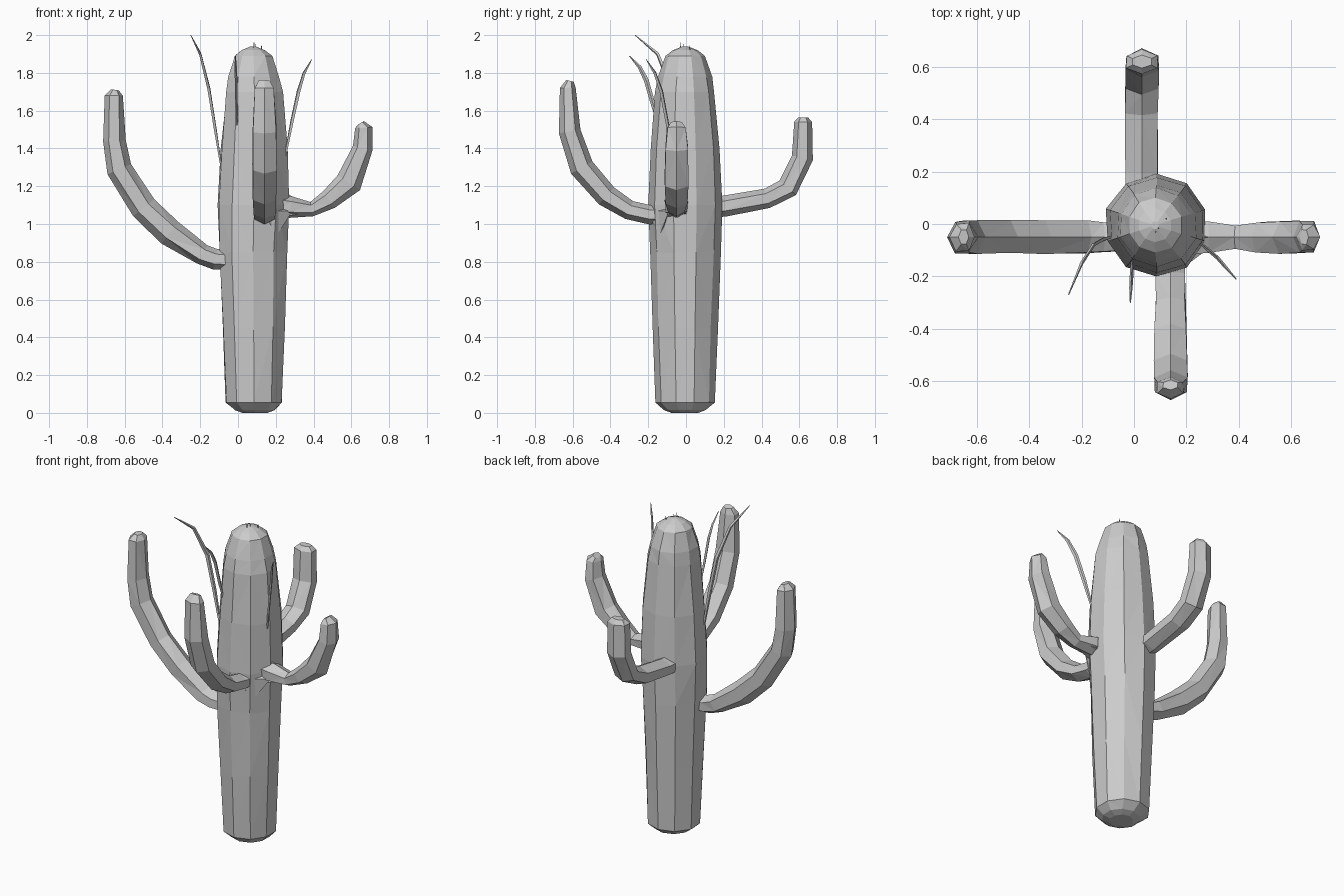
import bpy, bmesh, math, random
from mathutils import Vector

random.seed(4)
cube = bpy.data.objects.get("Cube")
if cube:
    bpy.data.objects.remove(cube, do_unlink=True)

grey = bpy.data.materials.new("plain grey")
grey.use_nodes = True
tone = (0.6, 0.6, 0.6, 1)
grey.diffuse_color = tone
grey.node_tree.nodes["Principled BSDF"].inputs["Base Color"].default_value = tone


def skin_rings(name, rings):
    """Bridge equal-sized rings of points, cap both ends and triangulate."""
    bm = bmesh.new()
    loops = [[bm.verts.new(p) for p in ring] for ring in rings]
    count = len(loops[0])
    for low, high in zip(loops, loops[1:]):
        for i in range(count):
            j = (i + 1) % count
            bm.faces.new((low[i], low[j], high[j], high[i]))
    bm.faces.new(loops[0][::-1])
    bm.faces.new(loops[-1])
    bmesh.ops.recalc_face_normals(bm, faces=bm.faces)
    bmesh.ops.triangulate(bm, faces=bm.faces)
    mesh = bpy.data.meshes.new(name)
    bm.to_mesh(mesh)
    bm.free()
    mesh.materials.append(grey)
    obj = bpy.data.objects.new(name, mesh)
    bpy.context.collection.objects.link(obj)
    return obj


def sweep(name, path, radii, across, half_width, sides=6, jitter=0.0):
    """Sweep a faceted section along a path; across is its sideways axis."""
    path = [Vector(p) for p in path]
    across = Vector(across).normalized()
    rings = []
    for i, (p, r) in enumerate(zip(path, radii)):
        along = path[min(i + 1, len(path) - 1)] - path[max(i - 1, 0)]
        up = across.cross(along).normalized()
        wide = half_width * min(1, r / max(radii) + 0.15)
        ring = []
        for k in range(sides):
            a = math.tau * k / sides
            side = math.sin(a) / math.sin(math.pi / 3)
            wob = 1 + random.uniform(-jitter, jitter)
            ring.append(p + up * r * math.cos(a) * wob + across * wide * side * wob)
        rings.append(ring)
    return skin_rings(name, rings)


# Trunk: tapered ten-sided column with a domed top: (z, radius, centre x)
profile = [(0, 0.07, 0.09), (0.015, 0.11, 0.09), (0.055, 0.155, 0.085),
           (0.45, 0.17, 0.083), (0.85, 0.188, 0.08), (1.1, 0.197, 0.085),
           (1.4, 0.183, 0.087), (1.7, 0.155, 0.087), (1.78, 0.14, 0.085),
           (1.89, 0.105, 0.082), (1.92, 0.065, 0.08), (1.94, 0.015, 0.08)]
trunk = []
for z, r, cx in profile:
    ring = []
    for k in range(10):
        a = math.tau * (k + 0.5) / 10
        w = r * random.uniform(0.98, 1.03)
        ring.append((cx + w * math.cos(a), -0.005 + w * math.sin(a), z))
    trunk.append(ring)
skin_rings("trunk", trunk)

# Arms: (outward distance, height, radius) in the plane of each arm
arms = {
    "right_arm": ((-1, 0), -0.05, [
        (0.03, 0.81, 0.05), (0.12, 0.815, 0.055), (0.19, 0.84, 0.058),
        (0.36, 0.955, 0.07), (0.5, 1.085, 0.07), (0.63, 1.29, 0.068),
        (0.655, 1.44, 0.058), (0.655, 1.68, 0.048), (0.65, 1.71, 0.02)]),
    "left_arm": ((1, 0), -0.05, [
        (0.2, 1.1, 0.06), (0.28, 1.09, 0.055), (0.39, 1.08, 0.038),
        (0.48, 1.13, 0.055), (0.585, 1.22, 0.07), (0.66, 1.4, 0.056),
        (0.665, 1.51, 0.045), (0.65, 1.535, 0.02)]),
    "front_arm": ((0, -1), 0.14, [
        (0.1, 1.05, 0.05), (0.19, 1.05, 0.05), (0.3, 1.075, 0.05),
        (0.42, 1.15, 0.06), (0.55, 1.3, 0.065), (0.615, 1.49, 0.056),
        (0.625, 1.72, 0.042), (0.615, 1.758, 0.02)]),
    "back_arm": ((0, 1), 0.03, [
        (0.1, 1.09, 0.055), (0.2, 1.095, 0.054), (0.43, 1.135, 0.055),
        (0.54, 1.19, 0.058), (0.615, 1.35, 0.055), (0.62, 1.54, 0.046),
        (0.62, 1.565, 0.025)]),
}
for name, ((dx, dy), offset, points) in arms.items():
    path = [(d * dx + offset * abs(dy), d * dy + offset * abs(dx), z)
            for d, z, r in points]
    sweep(name, path, [r for d, z, r in points], (dy, dx, 0), 0.062, jitter=0.06)

# Ragged collar between the roots of the front and left arms
skin_rings("arm_collar", [
    [(0.2, -0.14, 0.94), (0.205, -0.14, 0.94), (0.2, -0.13, 0.94)],
    [(0.13, -0.21, 1.07), (0.29, -0.09, 1.07), (0.15, -0.08, 1.12)]])
skin_rings("left_arm_root", [
    [(0.2, -0.11, 1.03), (0.2, 0.02, 1.05), (0.2, -0.05, 1.2)],
    [(0.36, -0.08, 1.06), (0.36, -0.02, 1.06), (0.36, -0.05, 1.1)]])

# Long thin curved spines
spines = {
    "right_spine": [(-0.085, -0.05, 1.28), (-0.12, -0.06, 1.5),
                    (-0.155, -0.08, 1.72), (-0.2, -0.15, 1.9), (-0.25, -0.27, 2.0)],
    "front_spine": [(-0.005, -0.14, 1.52), (-0.008, -0.17, 1.62),
                    (-0.01, -0.21, 1.76), (-0.012, -0.245, 1.83), (-0.014, -0.3, 1.89)],
    "left_spine": [(0.25, -0.07, 1.36), (0.285, -0.1, 1.54),
                   (0.32, -0.13, 1.7), (0.35, -0.165, 1.8), (0.39, -0.21, 1.87)],
}
for name, path in spines.items():
    run = Vector(path[-1]) - Vector(path[0])
    sweep(name, path, [0.007, 0.012, 0.013, 0.01, 0.002],
          (-run.y, run.x, 0), 0.006, sides=4)

# Tiny crown prickles
for k, (x, y) in enumerate([(0.08, -0.03), (0.09, -0.015), (0.12, 0.02)]):
    sweep(f"crown_prickle_{k + 1}", [(x, y, 1.9), (x + 0.005, y, 1.96 - 0.008 * k)],
          [0.005, 0.001], (1, 0, 0), 0.004, sides=4)
